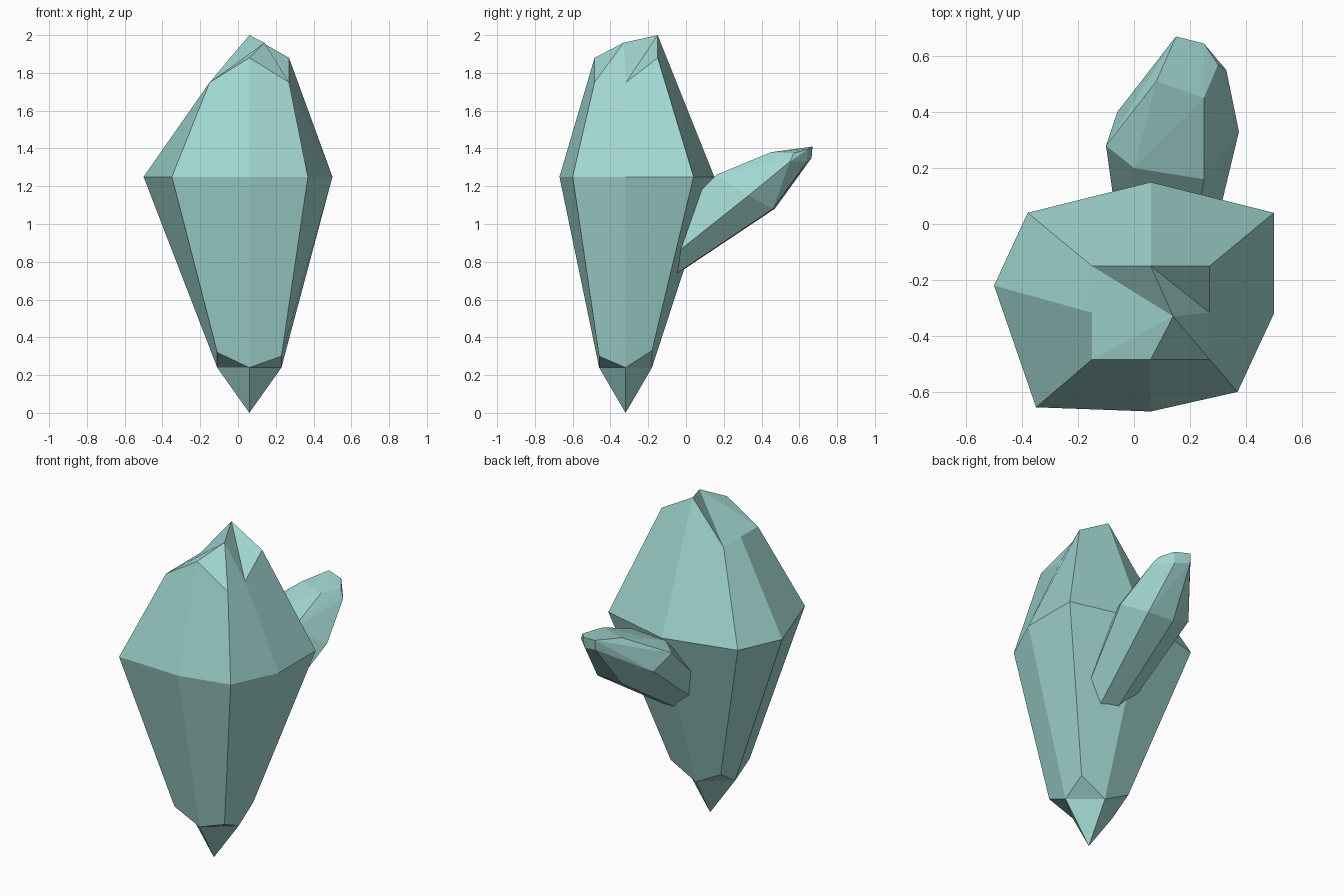
import bpy, bmesh
from mathutils import Vector

if "Cube" in bpy.data.objects:
    bpy.data.objects.remove(bpy.data.objects["Cube"])

mat = bpy.data.materials.new("teal_crystal")
mat.diffuse_color = (0.36, 0.68, 0.64, 1)
mat.use_nodes = True
mat.node_tree.nodes["Principled BSDF"].inputs["Base Color"].default_value = mat.diffuse_color


def finish(name, bm):
    bmesh.ops.recalc_face_normals(bm, faces=bm.faces)
    me = bpy.data.meshes.new(name)
    bm.to_mesh(me)
    bm.free()
    me.materials.append(mat)
    ob = bpy.data.objects.new(name, me)
    bpy.context.collection.objects.link(ob)
    return ob


def grid_ring(cx, cy, rx, ry, heights):
    # eight points around a rectangle, starting at the back centre
    steps = [(0, 1), (-1, 1), (-1, 0), (-1, -1), (0, -1), (1, -1), (1, 0), (1, 1)]
    return [(cx + rx * a, cy + ry * b, z) for (a, b), z in zip(steps, heights)]


# Main crystal: three rings of eight, jagged crown and pointed foot
bm = bmesh.new()
girdle = [(.06, .15), (-.38, .04), (-.50, -.22), (-.35, -.655),
          (.06, -.67), (.37, -.60), (.50, -.32), (.50, .04)]
low = [bm.verts.new(p) for p in grid_ring(.06, -.32, .17, .14, [.24, .33, .24, .32, .24, .30, .24, .33])]
mid = [bm.verts.new((x, y, 1.25)) for x, y in girdle]
top = [bm.verts.new(p) for p in grid_ring(.06, -.317, .21, .167, [2, 1.75, 1.75, 1.75, 1.88, 1.75, 1.75, 1.88])]
for a, b in ((low, mid), (mid, top)):
    for i in range(8):
        j = (i + 1) % 8
        bm.faces.new((a[i], a[j], b[j], b[i]))

# Crown
apex = bm.verts.new((.14, -.33, 1.96))
for i in range(6):
    bm.faces.new((apex, top[i], top[i + 1]))
bm.faces.new((apex, top[6], top[0]))
bm.faces.new((top[6], top[7], top[0]))

# Foot: undercut corners and a four-sided point
tip = bm.verts.new((.06, -.32, 0))
for i in range(0, 8, 2):
    j = (i + 2) % 8
    bm.faces.new((low[i], low[i + 1], low[j]))
    bm.faces.new((low[i], low[j], tip))
finish("main_crystal", bm)

# Side crystal: leaning shard whose narrow root is buried in the main crystal
bm = bmesh.new()
belt = [Vector(p) for p in ((-.10, .28, 1.25), (-.06, .40, 1.17), (.11, .47, 1.08), (.28, .46, 1.08),
                            (.375, .33, 1.15), (.25, .16, 1.26), (0, .20, 1.27))]
centre = Vector((.12, .31, 1.19))
root = [centre + Vector((-.02, -.50, -.42)) + (p - centre) * .6 for p in belt]
end = [(.08, .51, 1.385), (.25, .45, 1.38), (.33, .55, 1.33), (.30, .57, 1.375),
       (.25, .645, 1.395), (.24, .64, 1.33), (.15, .665, 1.35), (.15, .67, 1.41)]
for p in belt + root + end:
    bm.verts.new(p)
hull = bmesh.ops.convex_hull(bm, input=bm.verts)
loose = [v for v in bm.verts if not v.link_faces]
bmesh.ops.delete(bm, geom=loose, context='VERTS')
finish("side_crystal", bm)
